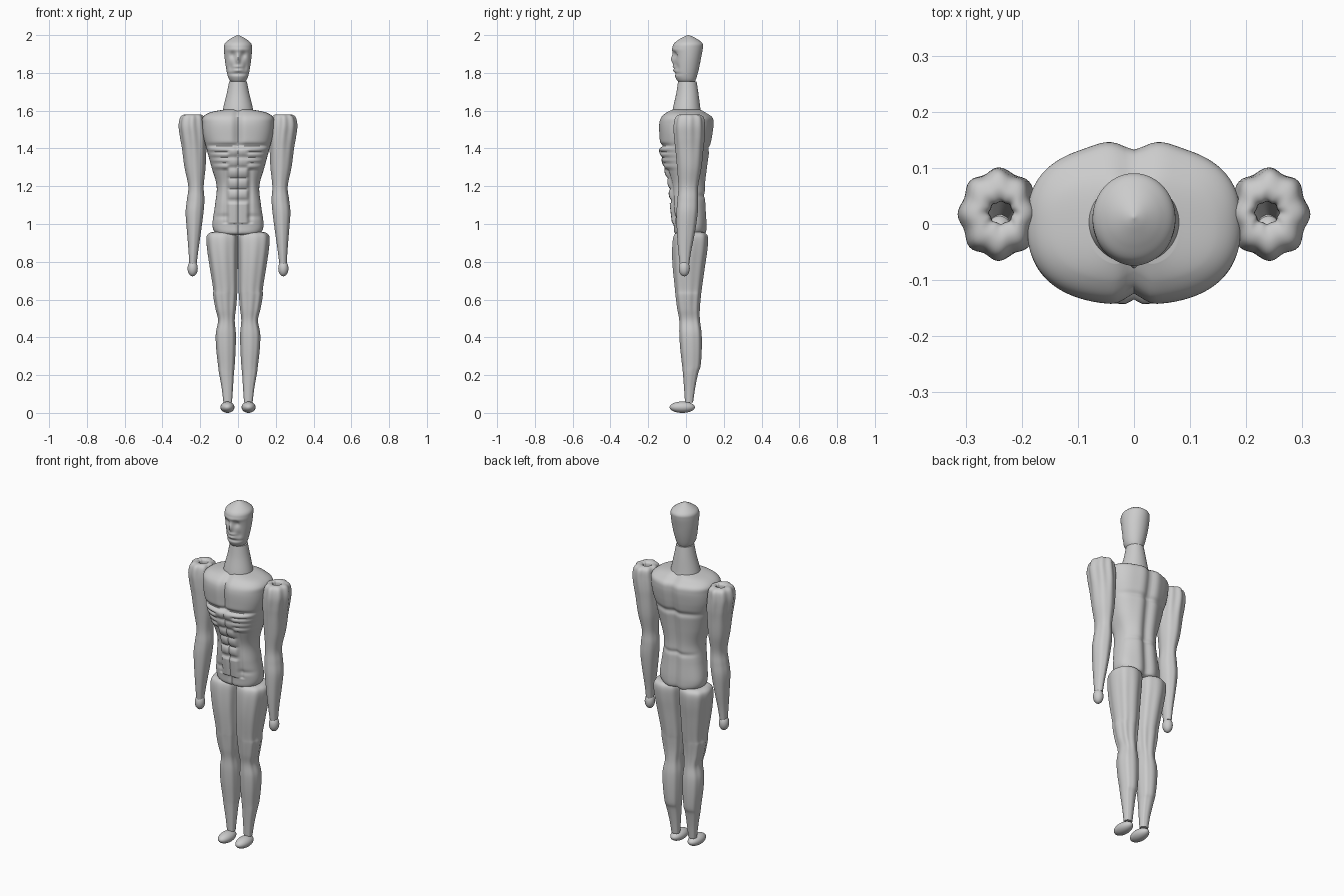
import bpy, bmesh
from math import sin, cos, pi, exp


def g(v, c, w):
    return exp(-((v - c) / w) ** 2)


def catmull(p, i, t):
    a, b, c, d = (p[min(max(i + k, 0), len(p) - 1)] for k in (-1, 0, 1, 2))
    return [0.5 * (2 * q + (r - o) * t + (2 * o - 5 * q + 4 * r - s) * t * t
                   + (3 * q - o - 3 * r + s) * t ** 3) for o, q, r, s in zip(a, b, c, d)]


def loft(name, rows, n=2.0, seg=64, sub=6, lobes=None, detail=None, sign=1, cap_start=True):
    """Skin rows of (z, x0, x1, y0, y1); lobes(z, angle) scales, detail(x, y, z) shifts y."""
    bm = bmesh.new()
    samples = [catmull(rows, i, k / sub) for i in range(len(rows) - 1) for k in range(sub)]
    samples.append(list(rows[-1]))
    rings = []
    for z, x0, x1, y0, y1 in samples:
        ring = []
        for j in range(seg):
            a = 2 * pi * j / seg
            c, s = cos(a), sin(a)
            f = lobes(z, a) if lobes else 1
            x = (x0 + x1) / 2 + f * (x1 - x0) / 2 * abs(c) ** (2 / n) * (1 if c > 0 else -1)
            y = (y0 + y1) / 2 + f * (y1 - y0) / 2 * abs(s) ** (2 / n) * (1 if s > 0 else -1)
            if detail:
                y += detail(x, s, z)
            ring.append(bm.verts.new((sign * x, y, z)))
        rings.append(ring)
    for r, q in zip(rings, rings[1:]):
        for j in range(seg):
            k = (j + 1) % seg
            bm.faces.new((r[j], r[k], q[k], q[j]))
    if cap_start:
        bm.faces.new(rings[0])
    bm.faces.new(rings[-1])
    bmesh.ops.recalc_face_normals(bm, faces=bm.faces)
    me = bpy.data.meshes.new(name)
    bm.to_mesh(me)
    bm.free()
    ob = bpy.data.objects.new(name, me)
    bpy.context.collection.objects.link(ob)
    smooth(ob)


def smooth(ob):
    bpy.ops.object.select_all(action='DESELECT')
    ob.select_set(True)
    bpy.context.view_layer.objects.active = ob
    bpy.ops.object.shade_smooth_by_angle(angle=0.9)


def ellipsoid(name, loc, size):
    bpy.ops.mesh.primitive_uv_sphere_add(segments=32, ring_count=16, location=loc)
    ob = bpy.context.object
    ob.name = name
    ob.scale = size
    smooth(ob)


def sym(rows):
    return [(z, -w, w, y0, y1) for z, w, y0, y1 in rows]


# Torso with chest, ribs and abdominal blocks
def torso_detail(x, s, z):
    ax = abs(x)
    chest = 1 / (1 + exp(-(z - 1.42) / 0.008))
    if s > 0:
        return -s * (0.010 * g(x, 0, 0.022) - 0.006 * g(ax, 0.05, 0.03)
                     + 0.008 * g(z, 1.40, 0.015) + 0.006 * g(z, 1.15, 0.012))
    d = 0.020 * chest * g(x, 0, 0.02) + 0.008 * (1 - chest) * g(x, 0, 0.006)
    d += 0.012 * g(z, 1.415, 0.012)
    low = 1 - chest
    inside = 1 / (1 + exp((ax - 0.052) / 0.003))
    if 1.13 < z < 1.41:
        d -= low * inside * 0.011 * abs(sin(pi * (z - 1.13) / 0.056)) ** 0.6
    if 1.0 < z < 1.11:
        d -= 0.008 * inside
    if 1.29 < z < 1.41:
        d -= low * (1 - inside) * 0.012 * abs(sin(pi * (z - 1.29) / 0.03)) ** 0.7
    if 1.0 < z < 1.29:
        d += 0.007 * g(ax, 0.066, 0.012)
    d += 0.006 * (1 - inside) * g(z, 1.04, 0.012)
    return d * -s


loft("torso", sym([
    (0.942, 0.095, -0.045, 0.085), (0.955, 0.122, -0.062, 0.102), (1.00, 0.135, -0.066, 0.105),
    (1.10, 0.122, -0.078, 0.10), (1.20, 0.113, -0.085, 0.098), (1.30, 0.14, -0.11, 0.108),
    (1.40, 0.167, -0.135, 0.122), (1.47, 0.185, -0.142, 0.135), (1.53, 0.19, -0.143, 0.142),
    (1.565, 0.186, -0.132, 0.135), (1.59, 0.15, -0.105, 0.10), (1.605, 0.08, -0.075, 0.075)]),
    n=2.5, seg=128, sub=14, detail=torso_detail)

# Neck
loft("neck", sym([(1.59, 0.083, -0.073, 0.08), (1.62, 0.077, -0.068, 0.075),
                  (1.69, 0.06, -0.052, 0.066), (1.755, 0.047, -0.042, 0.056)]))


# Head with brow, eye sockets, nose, mouth and chin
def face(x, s, z):
    if s > 0:
        return 0
    d = 0.012 * g(abs(x), 0.03, 0.015) * g(z, 1.895, 0.018)
    d -= 0.016 * g(x, 0, 0.011) * g(z, 1.872, 0.025)
    d -= 0.007 * g(x, 0, 0.022) * (g(z, 1.833, 0.007) + g(z, 1.813, 0.007))
    d += 0.006 * g(z, 1.795, 0.008) - 0.004 * g(z, 1.922, 0.01)
    d += 0.007 * g(abs(x), 0.04, 0.012) * g(z, 1.83, 0.02)
    return d * -s


loft("head", sym([
    (1.75, 0.035, -0.038, 0.045), (1.765, 0.047, -0.05, 0.052), (1.79, 0.056, -0.06, 0.06),
    (1.83, 0.064, -0.062, 0.07), (1.88, 0.071, -0.064, 0.08), (1.93, 0.074, -0.071, 0.089),
    (1.955, 0.07, -0.064, 0.088), (1.975, 0.049, -0.04, 0.066), (1.992, 0.021, -0.01, 0.035),
    (2.0, 0.002, 0.01, 0.014)]), seg=96, sub=9, detail=face)

# Limb profiles, right-hand values mirrored by sign
arm = [(1.545, 0.216, 0.258, 0.0, 0.04), (1.572, 0.213, 0.262, -0.003, 0.043),
       (1.58, 0.198, 0.282, -0.03, 0.065), (1.565, 0.18, 0.304, -0.054, 0.092),
       (1.52, 0.172, 0.313, -0.064, 0.099), (1.46, 0.167, 0.306, -0.062, 0.098),
       (1.40, 0.168, 0.296, -0.056, 0.092), (1.30, 0.172, 0.283, -0.047, 0.082),
       (1.20, 0.182, 0.263, -0.04, 0.064), (1.13, 0.178, 0.27, -0.045, 0.064),
       (1.06, 0.183, 0.277, -0.05, 0.062), (0.96, 0.196, 0.27, -0.048, 0.048),
       (0.86, 0.21, 0.262, -0.041, 0.028), (0.79, 0.219, 0.258, -0.033, 0.017)]
leg = [(0.958, 0.035, 0.125, -0.02, 0.07), (0.953, 0.012, 0.15, -0.05, 0.10),
       (0.93, 0.0, 0.166, -0.066, 0.115), (0.87, 0.0, 0.163, -0.072, 0.113),
       (0.78, 0.002, 0.15, -0.07, 0.10), (0.66, 0.004, 0.131, -0.058, 0.083),
       (0.62, 0.006, 0.13, -0.054, 0.078), (0.55, 0.012, 0.118, -0.045, 0.072),
       (0.49, 0.018, 0.105, -0.035, 0.073), (0.42, 0.012, 0.117, -0.035, 0.082),
       (0.34, 0.013, 0.115, -0.03, 0.083), (0.25, 0.018, 0.105, -0.02, 0.077),
       (0.21, 0.022, 0.1, -0.016, 0.064), (0.13, 0.027, 0.086, -0.01, 0.048),
       (0.055, 0.032, 0.077, -0.005, 0.037)]


def arm_lobes(z, a):
    up = 1 / (1 + exp(-(z - 1.42) / 0.04))
    return 1 + (0.012 + 0.04 * up) * (cos(8 * a) - 0.6)


def leg_lobes(z, a):
    k = 0.018 + 0.025 * g(z, 0.58, 0.1) + 0.01 * g(z, 0.8, 0.1)
    return 1 + k * (cos(8 * a) - 0.5)


for side, s in (("left", 1), ("right", -1)):
    loft(side + "_arm", arm, lobes=arm_lobes, sign=s, cap_start=False)
    loft(side + "_leg", leg, n=2.3, lobes=leg_lobes, sign=s)
    ellipsoid(side + "_hand", (s * 0.24, -0.009, 0.765), (0.027, 0.029, 0.042))
    ellipsoid(side + "_foot", (s * 0.056, -0.02, 0.03), (0.037, 0.067, 0.03))
